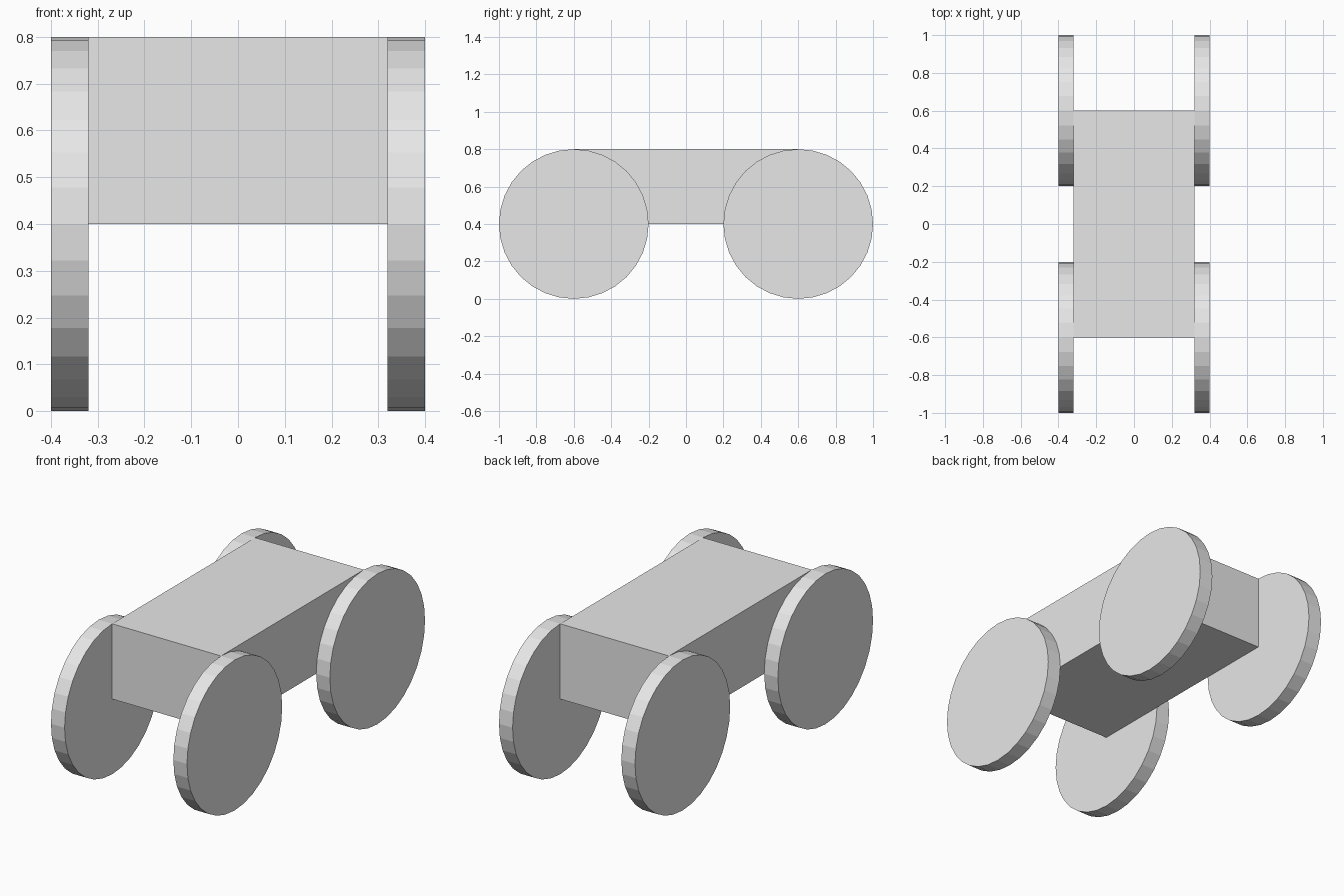
import bpy
from math import pi

cube = bpy.data.objects.get("Cube")
if cube:
    bpy.data.objects.remove(cube, do_unlink=True)

# One plain grey for every part
GREY = (0.8, 0.8, 0.8, 1.0)
grey = bpy.data.materials.new("light grey")
grey.use_nodes = True
grey.diffuse_color = GREY
grey.node_tree.nodes["Principled BSDF"].inputs["Base Color"].default_value = GREY

RADIUS = 0.4
THICKNESS = 0.08
HALF_BODY = 0.32
AXLE_Y = 0.6


def finish(name):
    """Name the new object, apply its transform and colour it."""
    obj = bpy.context.object
    obj.name = obj.data.name = name
    bpy.ops.object.transform_apply(location=False, rotation=True, scale=True)
    obj.data.materials.append(grey)


# Box body, its underside level with the axles
bpy.ops.mesh.primitive_cube_add(size=1, location=(0, 0, RADIUS * 1.5))
bpy.context.object.scale = (HALF_BODY * 2, AXLE_Y * 2, RADIUS)
finish("body")

# Four faceted disc wheels against the body sides
for end, y in (("front", -AXLE_Y), ("back", AXLE_Y)):
    for side, sign in (("left", 1), ("right", -1)):
        bpy.ops.mesh.primitive_cylinder_add(
            vertices=32, radius=RADIUS, depth=THICKNESS,
            location=(sign * (HALF_BODY + THICKNESS / 2), y, RADIUS),
            rotation=(0, pi / 2, 0))
        finish(f"{end}_{side}_wheel")
